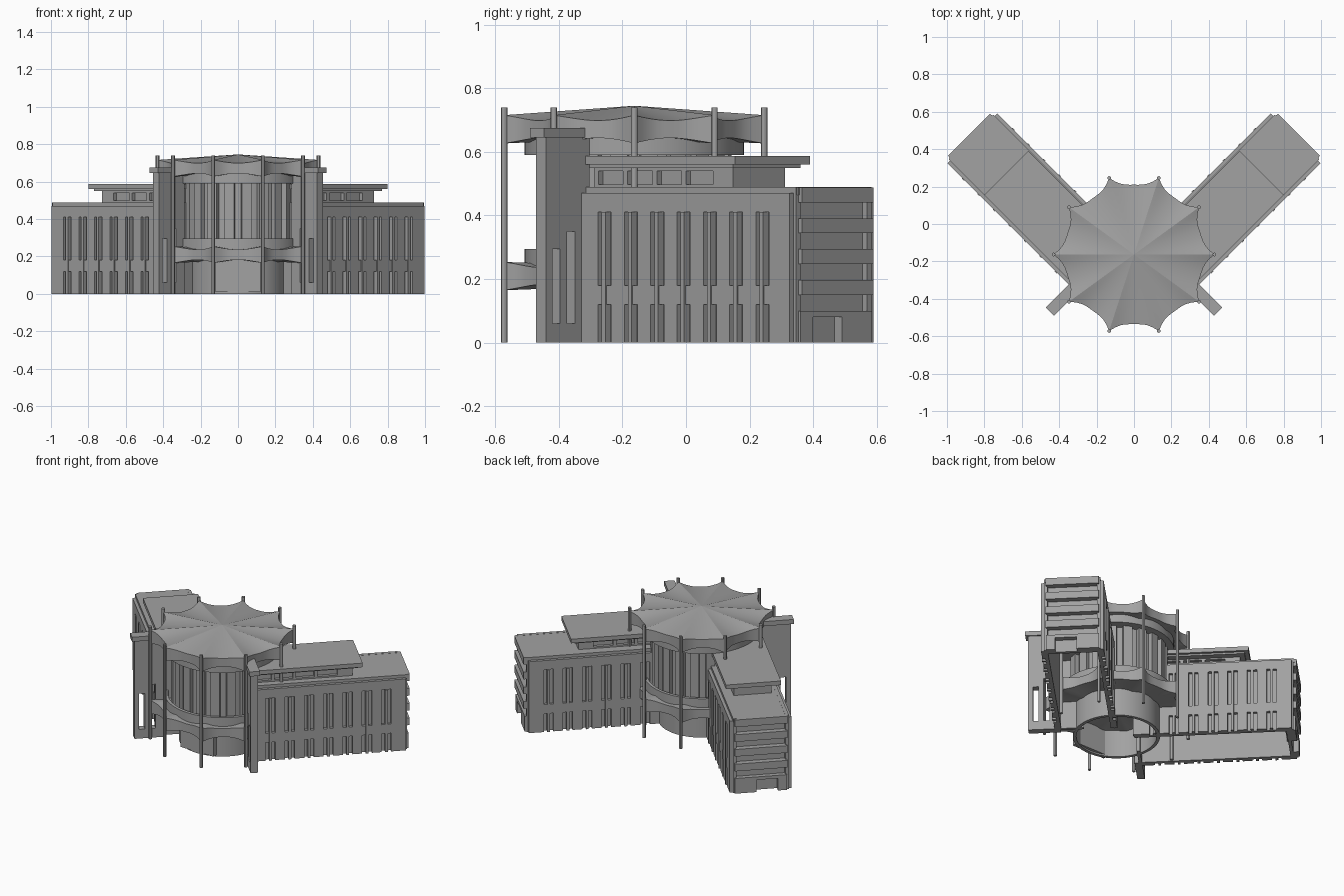
import bpy, bmesh, math
from mathutils import Matrix, Vector

cube = bpy.data.objects.get("Cube")
if cube:
    bpy.data.objects.remove(cube, do_unlink=True)

stone = bpy.data.materials.new("grey_stone")
stone.use_nodes = True
GREY = (0.36, 0.36, 0.36, 1)
stone.diffuse_color = GREY
stone.node_tree.nodes["Principled BSDF"].inputs["Base Color"].default_value = GREY

WING = Matrix.Rotation(math.radians(45), 4, 'Z')   # wing frame: u along, v across
HUB = Vector((0, -0.163, 0))
POLES = 10


def finish(name, bm, matrix=None, mirror=False, smooth=False):
    if matrix:
        bmesh.ops.transform(bm, matrix=matrix, verts=bm.verts)
    bmesh.ops.recalc_face_normals(bm, faces=bm.faces)
    mesh = bpy.data.meshes.new(name)
    bm.to_mesh(mesh)
    bm.free()
    ob = bpy.data.objects.new(name, mesh)
    bpy.context.collection.objects.link(ob)
    mesh.materials.append(stone)
    if mirror:
        mod = ob.modifiers.new("both_sides", 'MIRROR')
        mod.use_mirror_merge = False
    if smooth:
        bpy.ops.object.select_all(action='DESELECT')
        ob.select_set(True)
        bpy.context.view_layer.objects.active = ob
        bpy.ops.object.shade_smooth_by_angle(angle=math.radians(30))
    return ob


def add_box(bm, u, v, z, turn=None):
    size = [b - a for a, b in (u, v, z)]
    mid = [(a + b) / 2 for a, b in (u, v, z)]
    m = Matrix.Translation(mid) @ Matrix.Diagonal((*size, 1))
    bmesh.ops.create_cube(bm, size=1, matrix=(turn @ m) if turn else m)


def wing_part(name, *boxes):
    bm = bmesh.new()
    for b in boxes:
        add_box(bm, *b)
    return finish(name, bm, WING, mirror=True)


def lathe(name, profile, steps=64):
    # closed (radius, height) loop spun about the hub
    bm = bmesh.new()
    vs = [bm.verts.new((r, 0, z)) for r, z in profile]
    es = [bm.edges.new((vs[i], vs[(i + 1) % len(vs)])) for i in range(len(vs))]
    bmesh.ops.spin(bm, geom=vs + es, cent=(0, 0, 0), axis=(0, 0, 1),
                   angle=math.tau, steps=steps, use_merge=True)
    bmesh.ops.remove_doubles(bm, verts=bm.verts, dist=1e-5)
    return finish(name, bm, Matrix.Translation(HUB), smooth=True)


def tube(name, r_in, r_out, z0, z1):
    return lathe(name, [(r_in, z0), (r_out, z0), (r_out, z1), (r_in, z1)])


def scalloped_disc(name, z_mid, z_apex, z_floor):
    # disc drawn out to a tall tip at each pole
    bm = bmesh.new()
    per = 10
    top, low = [], []
    for i in range(POLES * per):
        f = abs((i % per) / per - 0.5) * 2
        r = 0.373 + 0.057 * f ** 3
        half = 0.0275 + 0.017 * f ** 2
        a = math.tau * i / (POLES * per)
        x, y = r * math.cos(a), r * math.sin(a)
        top.append(bm.verts.new((x, y, z_mid + half)))
        low.append(bm.verts.new((x, y, z_mid - half)))
    apex, floor = bm.verts.new((0, 0, z_apex)), bm.verts.new((0, 0, z_floor))
    for i in range(len(top)):
        j = (i + 1) % len(top)
        bm.faces.new((low[i], low[j], top[j], top[i]))
        bm.faces.new((top[i], top[j], apex))
        bm.faces.new((low[j], low[i], floor))
    return finish(name, bm, Matrix.Translation(HUB), smooth=True)


# Rotunda
scalloped_disc("rotunda_roof", 0.671, 0.745, 0.645)
scalloped_disc("balcony_ring", 0.209, 0.24, 0.18)
tube("roof_collar", 0.27, 0.345, 0.59, 0.67)
tube("balcony_parapet", 0.325, 0.345, 0.2, 0.295)
tube("upper_drum", 0.26, 0.28, 0.2, 0.64)
tube("lower_drum", 0.24, 0.26, 0, 0.2)

bm = bmesh.new()
for i in range(20):
    add_box(bm, (0.265, 0.305), (-0.027, 0.027), (0.22, 0.6),
            Matrix.Rotation(math.tau * (i + 0.5) / 20, 4, 'Z'))
finish("drum_pilasters", bm, Matrix.Translation(HUB))

bm = bmesh.new()
for i in range(POLES):
    a = math.tau * i / POLES
    bmesh.ops.create_cone(bm, cap_ends=True, segments=12, radius1=0.01, radius2=0.01, depth=0.74,
                          matrix=Matrix.Translation((0.43 * math.cos(a), 0.43 * math.sin(a), 0.37)))
finish("poles", bm, Matrix.Translation(HUB), smooth=True)

# Entrance panel on the front of the lower drum
bm = bmesh.new()
add_box(bm, (-0.12, 0.12), (-0.262, -0.22), (0.01, 0.18))
finish("entrance", bm, Matrix.Translation(HUB))

# Wing facades: a panel with window openings
COLUMNS = [0.113 + 0.117 * i for i in range(7)]
HALF = 0.029


def facade(name, v0, v1):
    us = sorted([-0.015, 0.935] + [c + s * HALF for c in COLUMNS for s in (-1, 1)])
    zs = [0, 0.12, 0.18, 0.41, 0.47]
    bm = bmesh.new()
    for i in range(len(us) - 1):
        for j in range(len(zs) - 1):
            if i % 2 and j in (0, 2):
                continue
            corners = [(us[i], zs[j]), (us[i + 1], zs[j]), (us[i + 1], zs[j + 1]), (us[i], zs[j + 1])]
            bm.faces.new([bm.verts.new((u, v0, z)) for u, z in corners])
    bmesh.ops.remove_doubles(bm, verts=bm.verts, dist=1e-5)
    ext = bmesh.ops.extrude_face_region(bm, geom=bm.faces[:], use_keep_orig=True)
    moved = [g for g in ext["geom"] if isinstance(g, bmesh.types.BMVert)]
    bmesh.ops.translate(bm, vec=(0, v1 - v0, 0), verts=moved)
    finish(name, bm, WING, mirror=True)


facade("front_facade", -0.475, -0.455)
facade("back_facade", -0.12, -0.1)
wing_part("front_mullions", *[((c - 0.008, c + 0.008), (-0.48, -0.45), (0, 0.41)) for c in COLUMNS])
wing_part("back_mullions", *[((c - 0.008, c + 0.008), (-0.125, -0.095), (0, 0.41)) for c in COLUMNS])

# Wing shell
wing_part("wing_walls",
          ((-0.01, 0.945), (-0.456, -0.435), (0, 0.489)),
          ((-0.01, 0.945), (-0.14, -0.119), (0, 0.489)),
          ((-0.01, 0.01), (-0.455, -0.3), (0, 0.489)))
wing_part("wing_roof", ((-0.01, 0.95), (-0.45, -0.125), (0.465, 0.488)))

# Wing end: projecting bands, recessed strips, ground floor with doorway
wing_part("end_bands", *[((0.9, 0.962), (-0.445, -0.127), (z, z + 0.047))
                         for z in (0.15, 0.247, 0.344, 0.441)])
wing_part("end_recess", ((0.88, 0.925), (-0.44, -0.135), (0.1, 0.45)))
wing_part("end_ground_floor",
          ((0.9, 0.955), (-0.445, -0.389), (0, 0.1)),
          ((0.9, 0.955), (-0.26, -0.127), (0, 0.1)),
          ((0.9, 0.955), (-0.389, -0.26), (0.08, 0.1)),
          ((0.9, 0.92), (-0.389, -0.26), (0, 0.08)))

# Penthouse storey
wing_part("penthouse_body",
          ((0, 0.53), (-0.39, -0.2), (0.48, 0.55)),
          ((0.53, 0.62), (-0.41, -0.18), (0.48, 0.55)))
frame = []
for v in ((-0.41, -0.385), (-0.205, -0.18)):
    frame += [((0, 0.54), v, (0.48, 0.498)), ((0, 0.54), v, (0.54, 0.551))]
    frame += [((u, u + 0.02), v, (0.49, 0.55)) for u in (0, 0.13, 0.26, 0.39)]
wing_part("penthouse_window_frames", *frame)
wing_part("penthouse_eave", ((0, 0.65), (-0.44, -0.14), (0.549, 0.562)))
wing_part("penthouse_roof", ((-0.01, 0.675), (-0.457, -0.123), (0.56, 0.587)))

# Slotted tower slabs beside the rotunda
U = (-0.035, 0.01)
wing_part("tower_slab",
          (U, (-0.633, -0.605), (0, 0.65)),
          (U, (-0.605, -0.57), (0, 0.06)), (U, (-0.605, -0.57), (0.295, 0.65)),
          (U, (-0.57, -0.54), (0, 0.65)),
          (U, (-0.54, -0.505), (0, 0.06)), (U, (-0.54, -0.505), (0.35, 0.65)),
          (U, (-0.505, -0.44), (0, 0.65)))
wing_part("tower_cap", ((-0.045, 0.018), (-0.65, -0.45), (0.645, 0.675)))
